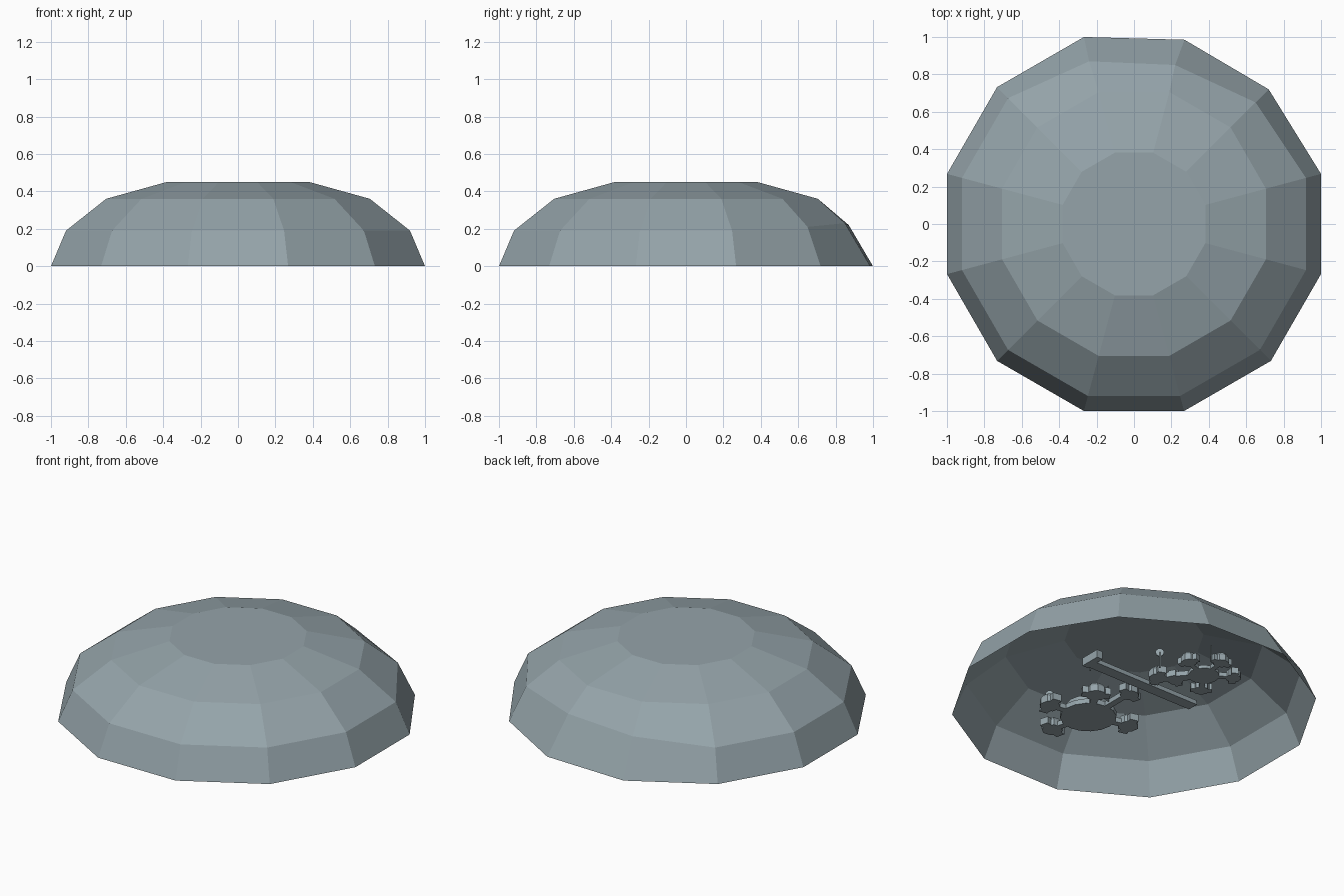
import bpy, bmesh, math
from mathutils import Vector

if "Cube" in bpy.data.objects:
    bpy.data.objects.remove(bpy.data.objects["Cube"])

mat = bpy.data.materials.new("blue_grey")
mat.diffuse_color = (0.30, 0.37, 0.40, 1)
mat.use_nodes = True
mat.node_tree.nodes["Principled BSDF"].inputs["Base Color"].default_value = mat.diffuse_color


def finish(bm, name):
    me = bpy.data.meshes.new(name)
    bm.to_mesh(me)
    bm.free()
    me.materials.append(mat)
    ob = bpy.data.objects.new(name, me)
    bpy.context.collection.objects.link(ob)
    return ob


def lathe(name, profile, sides, loc=(0, 0, 0), phase=0.0):
    """Solid of stacked rings (radius, z)."""
    bm = bmesh.new()
    rings = [[bm.verts.new((loc[0] + r * math.cos(phase + 2 * math.pi * i / sides),
                            loc[1] + r * math.sin(phase + 2 * math.pi * i / sides),
                            loc[2] + z)) for i in range(sides)] for r, z in profile]
    for a, b in zip(rings, rings[1:]):
        for i in range(sides):
            j = (i + 1) % sides
            bm.faces.new((a[i], a[j], b[j], b[i]))
    bm.faces.new(rings[-1])
    bm.faces.new(rings[0][::-1])
    return finish(bm, name)


def box(name, x, y, z, sx, sy, sz, turn=0.0):
    bm = bmesh.new()
    bmesh.ops.create_cube(bm, size=1)
    for v in bm.verts:
        v.co = Vector((v.co.x * sx, v.co.y * sy, (v.co.z + 0.5) * sz))
    ob = finish(bm, name)
    ob.location = (x, y, z)
    ob.rotation_euler.z = turn
    return ob


# Open twelve-sided dome shell, dented at the back
bm = bmesh.new()
rings = []
for r, z in [(1.035, 0), (0.952, 0.19), (0.73, 0.36), (0.395, 0.45)]:
    rings.append([bm.verts.new((r * math.cos(math.radians(15 + 30 * i)),
                                r * math.sin(math.radians(15 + 30 * i)), z))
                  for i in range(12)])
for a, b in zip(rings, rings[1:]):
    for i in range(12):
        j = (i + 1) % 12
        bm.faces.new((a[i], a[j], b[j], b[i]))
bm.faces.new(rings[3])
rings[1][1].co = (0.65, 0.65, 0.21)
rings[1][2].co = (0.22, 0.85, 0.23)
rings[1][3].co = (-0.24, 0.87, 0.22)
rings[0][1].co = (0.72, 0.72, 0)
rings[0][2].co = (0.27, 0.985, 0)
finish(bm, "dome_shell")


def module(name, x, y, r, h, turn):
    """Small stepped building with side blocks."""
    lathe(name + "_body", [(r, 0), (r, h * 0.6), (r * 0.7, h)], 8, (x, y, 0), turn)
    for k in (-1, 1):
        box(name + "_block", x + k * r * math.cos(turn), y + k * r * math.sin(turn), 0,
            r * 0.7, r * 0.9, h * 0.7, turn)


def antenna(name, x, y, h):
    """Mast with an upright dish."""
    box(name + "_mast", x, y, 0, 0.008, 0.008, h)
    d = lathe(name + "_dish", [(0.025, -0.003), (0.025, 0.003)], 10)
    d.rotation_euler = (math.radians(90), 0, math.radians(140))
    d.location = (x, y, h)


# Main hub with a stepped roof and surrounding modules
hub = (0.12, -0.26)
lathe("main_hub", [(0.16, 0), (0.16, 0.03), (0.13, 0.04), (0.13, 0.07), (0.08, 0.08)],
      16, (*hub, 0))
for a in (-75, -10, 60, 165):
    t = math.radians(a)
    cx, cy = hub[0] + 0.25 * math.cos(t), hub[1] + 0.25 * math.sin(t)
    module("hub_module", cx, cy, 0.06, 0.06, t + 1.57)
    box("hub_corridor", hub[0] + 0.18 * math.cos(t), hub[1] + 0.18 * math.sin(t), 0,
        0.1, 0.04, 0.03, t)

# Long track with rails along x
box("track_bed", 0.13, 0.21, 0, 0.78, 0.07, 0.015)
for s in (-1, 1):
    box("track_rail", 0.13, 0.21 + s * 0.025, 0.015, 0.78, 0.012, 0.015)
box("track_gantry", 0.50, 0.23, 0, 0.04, 0.13, 0.05)

# Central link buildings
module("link_module", 0.10, 0.08, 0.055, 0.06, 0.3)
module("link_module", 0.10, 0.33, 0.055, 0.06, 1.2)
box("link_corridor", 0.11, -0.03, 0, 0.04, 0.18, 0.03)
box("link_corridor", 0.02, 0.40, 0, 0.05, 0.22, 0.03, 0.7)

# Rear outpost: a ring of modules around a low pad
pad = (-0.08, 0.52)
lathe("rear_pad", [(0.09, 0), (0.09, 0.02), (0.05, 0.035)], 12, (*pad, 0))
for a in (20, 85, 150, 235, 300):
    t = math.radians(a)
    module("rear_module", pad[0] + 0.17 * math.cos(t), pad[1] + 0.17 * math.sin(t),
           0.045, 0.055, t + 1.57)
    box("rear_corridor", pad[0] + 0.11 * math.cos(t), pad[1] + 0.11 * math.sin(t), 0,
        0.07, 0.03, 0.025, t)

# Antennas
antenna("dish_antenna", 0.17, 0.43, 0.1)
antenna("dish_antenna", 0.33, -0.35, 0.11)
for x, y in ((0.45, 0.15), (0.0, 0.68), (-0.2, 0.42), (0.15, -0.05)):
    box("thin_mast", x, y, 0, 0.007, 0.007, 0.1)
